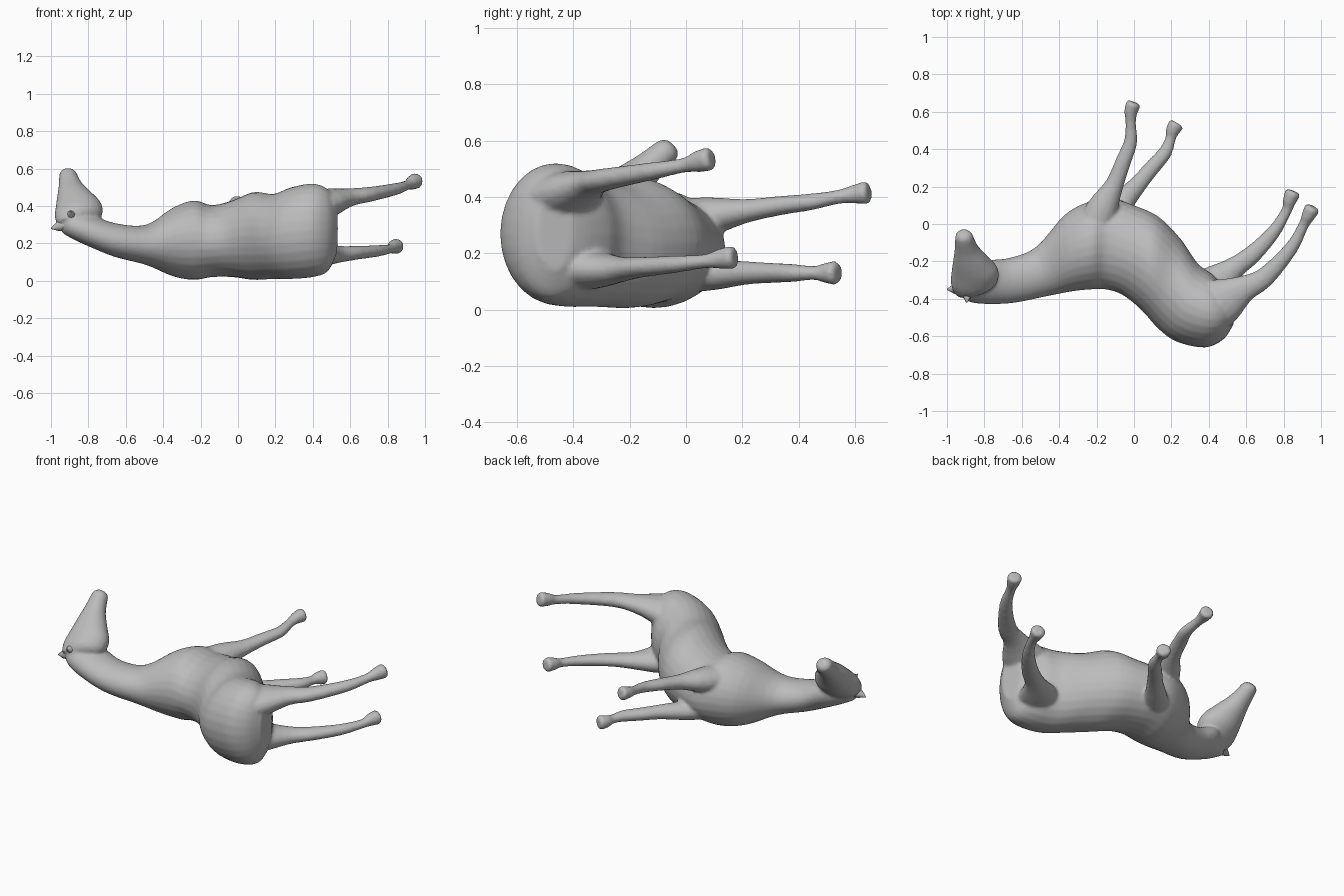
import bpy, bmesh, math
from mathutils import Vector

if "Cube" in bpy.data.objects:
    bpy.data.objects.remove(bpy.data.objects["Cube"])

coat = bpy.data.materials.new("grey_coat")
coat.diffuse_color = (0.50, 0.50, 0.50, 1)
coat.use_nodes = True
coat.node_tree.nodes["Principled BSDF"].inputs["Base Color"].default_value = coat.diffuse_color


def catmull(rows, steps):
    """Smoothly resample a list of number tuples."""
    out = []
    n = len(rows)
    for i in range(n - 1):
        p0, p1, p2, p3 = (rows[max(0, min(n - 1, i + k))] for k in (-1, 0, 1, 2))
        for s in range(steps):
            t = s / steps
            out.append([0.5 * (2 * b + (c - a) * t + (2 * a - 5 * b + 4 * c - d) * t * t
                               + (3 * b - a - 3 * c + d) * t ** 3)
                        for a, b, c, d in zip(p0, p1, p2, p3)])
    out.append(list(rows[-1]))
    return out


def loft(name, rings, sides=20, angle=50):
    """Skin elliptical rings given as (centre, half axis u, half axis v)."""
    bm = bmesh.new()
    loops = []
    for c, u, v in rings:
        loops.append([bm.verts.new(c + u * math.cos(a) + v * math.sin(a))
                      for a in (2 * math.pi * k / sides for k in range(sides))])
    for a, b in zip(loops, loops[1:]):
        for k in range(sides):
            j = (k + 1) % sides
            bm.faces.new((a[k], a[j], b[j], b[k]))
    bm.faces.new(loops[0][::-1])
    bm.faces.new(loops[-1])
    bmesh.ops.recalc_face_normals(bm, faces=bm.faces)
    me = bpy.data.meshes.new(name)
    bm.to_mesh(me)
    bm.free()
    me.materials.append(coat)
    ob = bpy.data.objects.new(name, me)
    bpy.context.collection.objects.link(ob)
    bpy.ops.object.select_all(action='DESELECT')
    ob.select_set(True)
    bpy.context.view_layer.objects.active = ob
    bpy.ops.object.shade_smooth_by_angle(angle=math.radians(angle))
    return ob


# neck, trunk and rump: back x, y, belly x, y, lowest z, highest z
trunk = [
    (-.95, -.36, -.91, -.28, .25, .35), (-.87, -.42, -.79, -.20, .20, .37),
    (-.67, -.425, -.66, -.18, .13, .31), (-.46, -.385, -.52, -.12, .085, .30),
    (-.33, -.36, -.37, .05, .025, .39), (-.23, -.35, -.24, .12, .005, .43),
    (-.15, -.35, -.13, .14, .02, .405), (-.06, -.38, .00, .10, .02, .43),
    (.04, -.46, .13, .04, .005, .475), (.13, -.56, .25, -.08, .01, .465),
    (.23, -.63, .34, -.21, .01, .50), (.38, -.66, .42, -.27, .02, .52),
    (.48, -.615, .48, -.34, .05, .49), (.535, -.53, .515, -.40, .14, .42),
]
rings = []
for bx, by, tx, ty, lo, hi in catmull(trunk, 4):
    back, belly = Vector((bx, by, (lo + hi) / 2)), Vector((tx, ty, (lo + hi) / 2))
    rings.append(((back + belly) / 2, (belly - back) / 2, Vector((0, 0, (hi - lo) / 2))))
body = loft("animal_body", rings, 28)

# head: centre, half depth, half width
skull = [
    (-.905, -.365, .305, .055, .05), (-.86, -.315, .34, .12, .085),
    (-.85, -.25, .395, .125, .088), (-.87, -.195, .45, .097, .074),
    (-.893, -.135, .505, .066, .057), (-.905, -.085, .55, .052, .049),
    (-.908, -.06, .572, .045, .043), (-.908, -.046, .585, .024, .024),
]
rings = [(Vector(r[:3]), Vector((r[3], 0, 0)), Vector((0, .707, -.707)) * r[4])
         for r in catmull(skull, 3)]
parts = [loft("head", rings)]


# legs: centre, half thickness across, half thickness in z
def leg(name, rows):
    pts = catmull(rows, 3)
    rings = []
    for i, r in enumerate(pts):
        a, b = pts[max(i - 1, 0)], pts[min(i + 1, len(pts) - 1)]
        d = (Vector(b[:3]) - Vector(a[:3])).normalized()
        u = d.cross(Vector((0, 0, 1))).normalized()
        rings.append((Vector(r[:3]), u * r[3], u.cross(d) * r[4]))
    c, u, v = rings[-1]
    rings.append((c + d * .012, u * .75, v * .75))      # rounded sole
    parts.append(loft(name, rings, 16))


leg("front_leg_upper", [
    (-.24, -.10, .30, .11, .09), (-.17, .08, .33, .085, .07), (-.105, .21, .35, .050, .043),
    (-.055, .34, .37, .042, .034), (-.018, .44, .382, .036, .030), (-.018, .54, .40, .028, .025),
    (-.016, .60, .41, .036, .034), (-.004, .64, .415, .041, .042)])
leg("front_leg_lower", [
    (-.20, -.10, .15, .11, .09), (-.10, .07, .125, .075, .06), (.02, .21, .13, .048, .042),
    (.10, .305, .13, .042, .036), (.165, .38, .13, .037, .032), (.195, .455, .13, .028, .025),
    (.205, .495, .13, .037, .036), (.224, .53, .13, .043, .043)])
leg("hind_leg_upper", [
    (.32, -.48, .36, .16, .12), (.46, -.42, .41, .135, .085), (.59, -.345, .445, .073, .050),
    (.70, -.285, .462, .054, .040), (.84, -.13, .49, .037, .032), (.905, -.01, .512, .028, .026),
    (.93, .04, .525, .036, .038), (.952, .082, .535, .043, .043)])
leg("hind_leg_lower", [
    (.31, -.47, .17, .16, .11), (.42, -.34, .145, .12, .075), (.53, -.24, .142, .062, .047),
    (.63, -.165, .15, .050, .037), (.745, -.045, .16, .037, .031), (.815, .07, .172, .028, .025),
    (.83, .12, .18, .036, .036), (.848, .165, .185, .043, .042)])


# fuse head and legs into the trunk
bpy.ops.object.select_all(action='DESELECT')
for ob in parts + [body]:
    ob.select_set(True)
bpy.context.view_layer.objects.active = body
bpy.ops.object.join()
mod = body.modifiers.new("fuse", 'REMESH')
mod.mode = 'VOXEL'
mod.voxel_size = 0.010
mod.use_smooth_shade = True
mod = body.modifiers.new("soften", 'SMOOTH')
mod.factor = 0.5
mod.iterations = 4


# ears
def ear(name, base, tip, r):
    base, tip = Vector(base), Vector(tip)
    d = (tip - base).normalized()
    u = d.orthogonal().normalized()
    v = d.cross(u)
    loft(name, [(base.lerp(tip, t), u * r * w, v * r * w)
                for t, w in ((0, 1), (.5, .7), (1, .08))], 8)


ear("ear_left", (-.93, -.345, .30), (-1.0, -.35, .28), .035)
ear("ear_right", (-.89, -.35, .34), (-.895, -.42, .37), .035)
